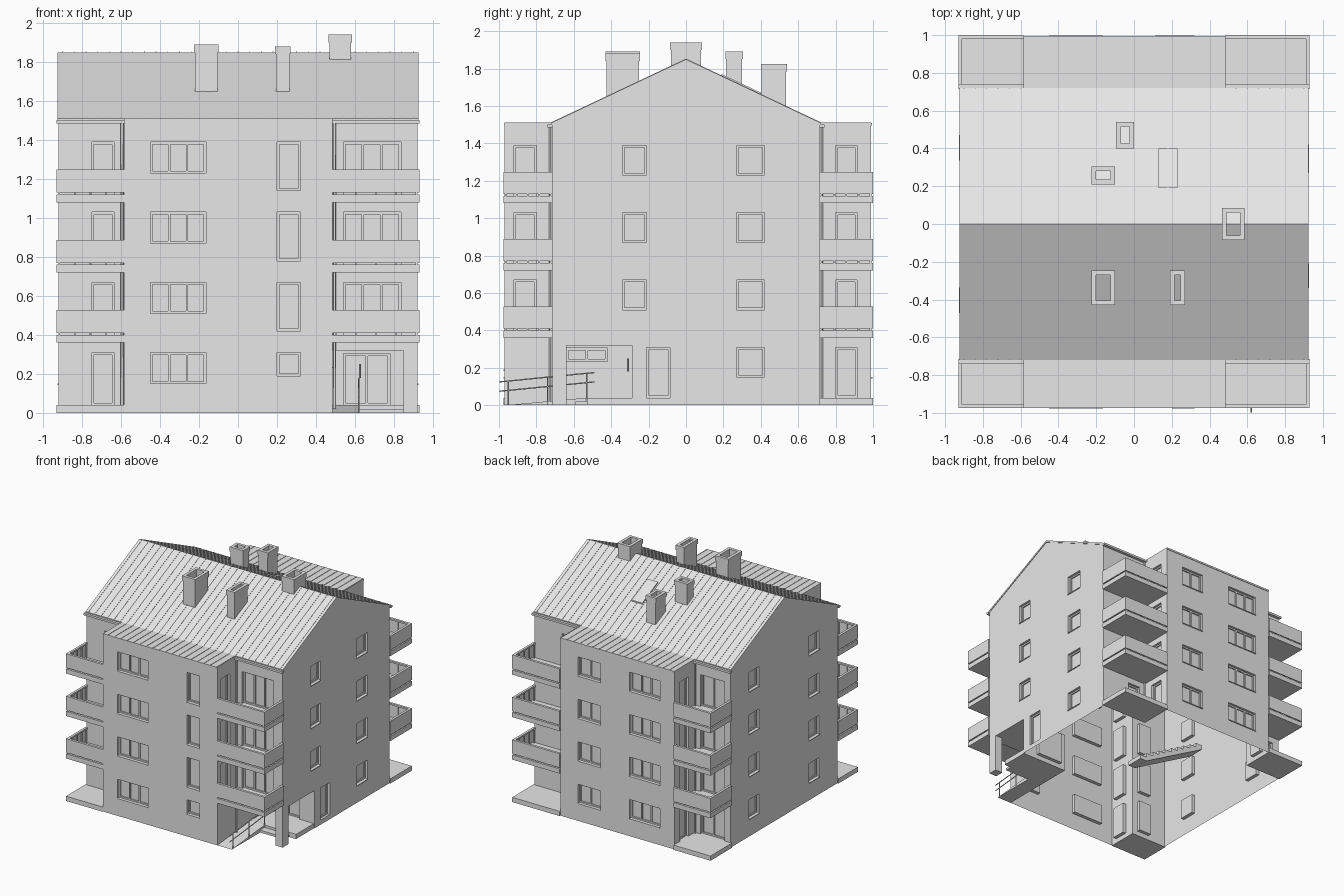
import bpy
import bmesh

if "Cube" in bpy.data.objects:
    bpy.data.objects.remove(bpy.data.objects["Cube"])

grey = bpy.data.materials.new("light_grey")
grey.use_nodes = True
grey.diffuse_color = (0.8, 0.8, 0.8, 1)
grey.node_tree.nodes["Principled BSDF"].inputs["Base Color"].default_value = (0.8, 0.8, 0.8, 1)

STOREY = 0.36
EAVE, RIDGE, HALF = 1.51, 1.85, 0.72
SLOPE = (RIDGE - EAVE) / HALF
LEFT, RIGHT = -0.585, 0.485          # ends of the projecting bays
SIDE, MAIN = 0.92, 0.715             # main block half sizes
FRONT, BACK = -0.97, 0.99            # bay faces


def finish(name, bm):
    mesh = bpy.data.meshes.new(name)
    bm.to_mesh(mesh)
    bm.free()
    mesh.materials.append(grey)
    obj = bpy.data.objects.new(name, mesh)
    bpy.context.collection.objects.link(obj)
    return obj


def box(bm, xs, ys, zs):
    (x0, x1), (y0, y1), (z0, z1) = sorted(xs), sorted(ys), sorted(zs)
    lo = [bm.verts.new(p) for p in ((x0, y0, z0), (x1, y0, z0), (x1, y1, z0), (x0, y1, z0))]
    hi = [bm.verts.new((v.co.x, v.co.y, z1)) for v in lo]
    bm.faces.new(lo[::-1])
    bm.faces.new(hi)
    for i in range(4):
        j = (i + 1) % 4
        bm.faces.new((lo[i], lo[j], hi[j], hi[i]))


def prism(bm, axis, profile, a, b):
    """Extrude a (u, z) profile along x or y."""
    def ring(d):
        return [bm.verts.new((d, u, z) if axis == "x" else (u, d, z)) for u, z in profile]
    r, s = ring(a), ring(b)
    faces = [bm.faces.new(r[::-1]), bm.faces.new(s)]
    for i in range(len(r)):
        j = (i + 1) % len(r)
        faces.append(bm.faces.new((r[i], r[j], s[j], s[i])))
    bmesh.ops.recalc_face_normals(bm, faces=faces)


def tube(name, points, radius):
    curve = bpy.data.curves.new(name, "CURVE")
    curve.dimensions = "3D"
    curve.bevel_depth, curve.bevel_resolution = radius, 1
    curve.use_fill_caps = True
    line = curve.splines.new("POLY")
    line.points.add(len(points) - 1)
    for p, co in zip(line.points, points):
        p.co = (*co, 1)
    curve.materials.append(grey)
    bpy.context.collection.objects.link(bpy.data.objects.new(name, curve))


def wall(name, axis, at, a, b, out, holes=(), openings=(), top=EAVE):
    """Wall sheet with recessed windows (holes) and open gaps (openings)."""
    bm, joinery = bmesh.new(), bmesh.new()
    flip = (axis == "x") == (out > 0)

    def face(pts):
        vs = [bm.verts.new((u, d, z) if axis == "x" else (d, u, z)) for u, d, z in pts]
        bm.faces.new(vs[::-1] if flip else vs)

    def bar(u0, u1, d0, d1, z0, z1):
        us, ds = (u0, u1), (d0, d1)
        box(joinery, *((us, ds) if axis == "x" else (ds, us)), (z0, z1))

    cuts = list(holes) + list(openings)
    us = sorted({a, b, *(u for c in cuts for u in c[:2])})
    zs = sorted({0, top, *(z for c in cuts for z in c[2:])})
    for u0, u1 in zip(us, us[1:]):
        for z0, z1 in zip(zs, zs[1:]):
            u, z = (u0 + u1) / 2, (z0 + z1) / 2
            if not any(c[0] < u < c[1] and c[2] < z < c[3] for c in cuts):
                face([(u0, at, z0), (u1, at, z0), (u1, at, z1), (u0, at, z1)])
    deep = at - out * 0.03
    for u0, u1, z0, z1 in holes:
        ring = [(u0, z0), (u1, z0), (u1, z1), (u0, z1)]
        face([(u, deep, z) for u, z in ring])
        for (p, q), (r, s) in zip(ring, ring[1:] + ring[:1]):
            face([(p, at, q), (r, at, s), (r, deep, s), (p, deep, q)])
        # frame, mullions and sill
        near, w = deep + out * 0.01, 0.012
        bar(u0, u1, deep, near, z0, z0 + w)
        bar(u0, u1, deep, near, z1 - w, z1)
        panes = max(1, round((u1 - u0) / 0.1))
        for k in range(panes + 1):
            u = u0 + w / 2 + (u1 - u0 - w) * k / panes
            bar(u - w / 2, u + w / 2, deep, near, z0 + w, z1 - w)
        if z1 - z0 < 0.26:
            bar(u0, u1, deep, at + out * 0.007, z0 - 0.006, z0)
    bmesh.ops.remove_doubles(bm, verts=bm.verts, dist=0.0001)
    finish(name, bm)
    if holes:
        finish(name + "_window_frames", joinery)
    else:
        joinery.free()


def stack(u0, u1, height, first=0, top=0.31):
    return [(u0, u1, top + STOREY * k - height, top + STOREY * k) for k in range(first, 4)]


# Projecting bays
wide = stack(-0.45, -0.165, 0.16)
narrow = [(0.2, 0.32, 0.19, 0.31)] + stack(0.2, 0.32, 0.25, 1)
wall("front_bay_wall", "x", FRONT, LEFT, RIGHT, -1, wide + narrow)
wall("back_bay_wall", "x", BACK, LEFT, RIGHT, 1, wide + stack(0.11, 0.32, 0.16))
for side, at, out in (("left", RIGHT, 1), ("right", LEFT, -1)):
    wall(f"front_bay_{side}_wall", "y", at, FRONT, -MAIN, out,
         stack(-0.92, -0.8, 0.27, 1 if out > 0 else 0))
    wall(f"back_bay_{side}_wall", "y", at, MAIN, BACK, out, stack(0.8, 0.915, 0.27))

# Main block walls
wall("front_left_main_wall", "x", -MAIN, RIGHT, SIDE, -1,
     stack(0.54, 0.835, 0.27, 1), [(RIGHT, 0.85, 0, 0.32)])
wall("front_right_main_wall", "x", -MAIN, -SIDE, LEFT, -1, stack(-0.75, -0.635, 0.27))
wall("back_left_main_wall", "x", MAIN, RIGHT, SIDE, 1, stack(0.54, 0.66, 0.27))
wall("back_right_main_wall", "x", MAIN, -SIDE, LEFT, 1, stack(-0.86, -0.635, 0.27))
wall("left_gable_wall", "y", SIDE, -MAIN, MAIN, 1,
     stack(-0.34, -0.21, 0.16, 1) + stack(0.27, 0.42, 0.16) + [(-0.21, -0.085, 0.04, 0.31)],
     [(-0.64, -0.29, 0, 0.32)])
wall("right_gable_wall", "y", -SIDE, -MAIN, MAIN, -1,
     stack(-0.47, -0.335, 0.16) + stack(0.335, 0.47, 0.16))
bm = bmesh.new()
for x in (-SIDE, SIDE):
    tri = [bm.verts.new((x, y, z)) for y, z in ((-MAIN, EAVE), (MAIN, EAVE), (0, RIDGE))]
    bm.faces.new(tri if x > 0 else tri[::-1])
finish("gable_tops", bm)

# Corner entrance porch
wall("porch_back_wall", "x", -0.29, RIGHT, SIDE, -1, [(0.54, 0.78, 0.04, 0.305)], top=0.32)
wall("porch_side_wall", "y", RIGHT, -MAIN, -0.29, 1, [(-0.64, -0.42, 0.235, 0.305)], top=0.32)
bm = bmesh.new()
box(bm, (RIGHT, 0.915), (-0.71, -0.29), (0.32, 0.33))
box(bm, (0.85, SIDE), (-MAIN, -0.64), (0, 0.32))
finish("porch_ceiling_and_column", bm)
bm = bmesh.new()
box(bm, (RIGHT, 0.915), (-0.53, -0.29), (0, 0.04))
box(bm, (0.62, 0.85), (-0.59, -0.53), (0, 0.02))
prism(bm, "x", [(FRONT, 0), (-0.53, 0), (-0.53, 0.04)], RIGHT, 0.62)
finish("porch_floor_and_ramp", bm)
for lift in (0, -0.05):
    tube("ramp_handrail", [(0.62, -0.997, 0.125 + lift), (0.62, -0.49, 0.175 + lift)], 0.004)
for y in (-0.95, -0.74, -0.53):
    tube("ramp_rail_post", [(0.62, y, 0), (0.62, y, 0.22 + y * 0.1)], 0.004)
tube("door_handle", [(0.625, -0.31, 0.18), (0.625, -0.31, 0.25)], 0.005)

# Corner balconies
for cx, x_in, cy, y_out in ((-1, LEFT, -1, -0.975), (1, RIGHT, -1, -0.975),
                            (-1, LEFT, 1, 1.0), (1, RIGHT, 1, 1.0)):
    x_out, y_in = cx * 0.93, cy * MAIN
    bm = bmesh.new()
    if (cx, cy) != (1, -1):
        box(bm, (x_in, x_out), (y_in, y_out), (0, 0.04))
    for level in range(1, 4):
        z = STOREY * level
        box(bm, (x_in, x_out), (y_in, y_out), (z, z + 0.04))
        for t, z0, z1 in ((0.01, 0.05, 0.155), (0.02, 0.155, 0.168)):
            box(bm, (x_in, x_out), (y_out, y_out - cy * t), (z + z0, z + z1))
            box(bm, (x_out, x_out - cx * t), (y_in, y_out), (z + z0, z + z1))
        for k in range(5):
            f = 0.04 + 0.23 * k
            x, y = x_in + (x_out - x_in) * f, y_in + (y_out - y_in) * f
            box(bm, (x - 0.004, x + 0.004), (y_out - cy * 0.008, y_out - cy * 0.018), (z + 0.03, z + 0.16))
            box(bm, (x_out - cx * 0.008, x_out - cx * 0.018), (y - 0.004, y + 0.004), (z + 0.03, z + 0.16))
    finish("corner_balconies", bm)
    # Gutter and downpipe
    bm = bmesh.new()
    box(bm, (x_in, x_out), (y_in, y_in + cy * 0.025), (1.485, 1.502))
    finish("gutter", bm)
    px, py = x_in + cx * 0.01, y_in + cy * 0.012
    tube("downpipe", [(px, py, 0), (px, py, 1.49)], 0.007)

# Roofs with standing seams
bm = bmesh.new()
prism(bm, "x", [(-HALF, EAVE), (0, RIDGE), (HALF, EAVE), (HALF, EAVE - 0.015),
                (0, RIDGE - 0.015), (-HALF, EAVE - 0.015)], -0.925, 0.925)
for y0, y1 in ((-MAIN, FRONT - 0.004), (MAIN, BACK + 0.004)):
    box(bm, (LEFT, RIGHT), (y0, y1), (EAVE - 0.015, EAVE))
finish("roof", bm)
bm = bmesh.new()
for k in range(31):
    x = -0.9 + 0.06 * k
    for s in (-1, 1):
        prism(bm, "x", [(s * HALF, EAVE), (0, RIDGE), (0, RIDGE + 0.003), (s * HALF, EAVE + 0.003)],
              x - 0.002, x + 0.002)
        if LEFT < x < RIGHT:
            box(bm, (x - 0.002, x + 0.002), (s * MAIN, FRONT if s < 0 else BACK), (EAVE, EAVE + 0.003))
finish("roof_seams", bm)
bm = bmesh.new()
prism(bm, "x", [(y, RIDGE - SLOPE * y + h) for y, h in ((0.19, 0), (0.4, 0), (0.4, 0.01), (0.19, 0.01))],
      0.13, 0.23)
finish("roof_hatch", bm)


# Hollow chimneys with a collar
def shaft(bm, x0, x1, y0, y1, z0, z1, t):
    for xs in ((x0, x0 + t), (x1 - t, x1)):
        box(bm, xs, (y0, y1), (z0, z1))
    for ys in ((y0, y0 + t), (y1 - t, y1)):
        box(bm, (x0 + t, x1 - t), ys, (z0, z1))


for x0, x1, y0, y1, top in ((-0.225, -0.1, -0.43, -0.245, 1.89), (0.19, 0.27, -0.43, -0.245, 1.88),
                            (0.465, 0.585, -0.085, 0.085, 1.94), (-0.225, -0.1, 0.21, 0.305, 1.89),
                            (-0.095, 0, 0.4, 0.54, 1.825)):
    bm = bmesh.new()
    i = 0.005
    base = RIDGE - SLOPE * max(abs(y0), abs(y1))
    shaft(bm, x0 + i, x1 - i, y0 + i, y1 - i, base, top - 0.04, 0.02)
    shaft(bm, x0, x1, y0, y1, top - 0.04, top, 0.025)
    finish("chimney", bm)

# Inner stair flight
steps, run, rise = 10, 0.065, STOREY / 10
profile = [(0.1, 0.04)]
for k in range(steps):
    x = 0.1 - run * k
    profile += [(x, 0.04 + rise * (k + 1)), (x - run, 0.04 + rise * (k + 1))]
profile += [(0.1 - run * steps, 0.04 + rise * (steps - 1)), (0.1 - run, 0.04)]
bm = bmesh.new()
prism(bm, "y", profile, 0.05, 0.2)
finish("inner_stairs", bm)
